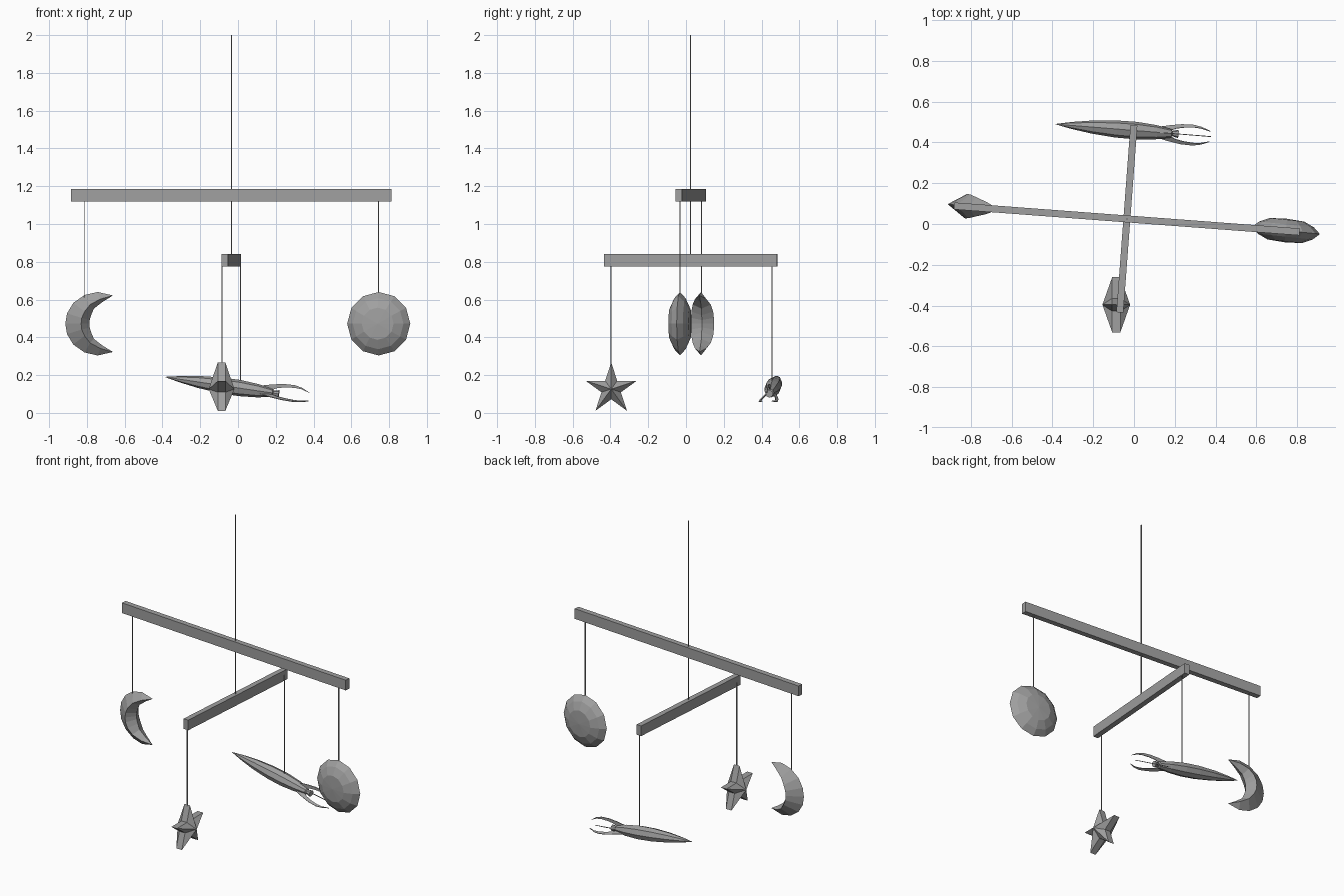
import bpy, bmesh
from math import sin, cos, pi, radians
from mathutils import Vector, Matrix

cube = bpy.data.objects.get("Cube")
if cube:
    bpy.data.objects.remove(cube)

grey = bpy.data.materials.new("mid grey")
grey.use_nodes = True
COLOUR = (0.35, 0.35, 0.35, 1)
grey.diffuse_color = COLOUR
grey.node_tree.nodes["Principled BSDF"].inputs["Base Color"].default_value = COLOUR


def finish(name, bm, matrix):
    """Turn a bmesh into a flat-shaded object placed by a matrix."""
    bmesh.ops.remove_doubles(bm, verts=bm.verts, dist=0.0003)
    bmesh.ops.recalc_face_normals(bm, faces=bm.faces)
    mesh = bpy.data.meshes.new(name)
    bm.to_mesh(mesh)
    bm.free()
    mesh.materials.append(grey)
    obj = bpy.data.objects.new(name, mesh)
    obj.matrix_world = matrix
    bpy.context.collection.objects.link(obj)
    return obj


def loft(name, rings, matrix, caps=False):
    """Skin a list of closed rings with equal point counts."""
    bm = bmesh.new()
    loops = [[bm.verts.new(p) for p in ring] for ring in rings]
    for a, b in zip(loops, loops[1:]):
        for i in range(len(a)):
            j = (i + 1) % len(a)
            bm.faces.new((a[i], a[j], b[j], b[i]))
    if caps:
        bm.faces.new(loops[0])
        bm.faces.new(loops[-1])
    return finish(name, bm, matrix)


def box(name, centre, size, turn=0):
    bm = bmesh.new()
    bmesh.ops.create_cube(bm, size=1, matrix=Matrix.Diagonal((*size, 1)))
    return finish(name, bm, Matrix.Translation(centre) @ Matrix.Rotation(radians(turn), 4, "Z"))


def place(centre, turn):
    return Matrix.Translation(centre) @ Matrix.Rotation(radians(turn), 4, "Z")


def string(name, x, y, low, high):
    box(name, (x, y, (low + high) / 2), (0.005, 0.005, high - low))


# Crossed bars and the strings
box("upper_bar", (-0.035, 0.025, 1.152), (1.7, 0.034, 0.066), -4.3)
box("lower_bar", (-0.035, 0.025, 0.807), (0.92, 0.034, 0.066), 85.7)
string("main_string", -0.035, 0.025, 0.83, 2.0)
string("moon_string", -0.814, 0.082, 0.61, 1.13)
string("disc_string", 0.745, -0.032, 0.62, 1.13)
string("star_string", -0.085, -0.398, 0.25, 0.8)
string("rocket_string", 0.014, 0.455, 0.16, 0.81)

# Faceted planet disc: a lens with a twelve-sided rim
lens = [(0.001, -0.058), (0.085, -0.053), (0.135, -0.03), (0.168, 0),
        (0.135, 0.03), (0.085, 0.053), (0.001, 0.058)]
rings = [[(r * cos(pi * i / 6), y, r * sin(pi * i / 6)) for i in range(12)] for r, y in lens]
loft("planet_disc", rings, place((0.745, -0.032, 0.472), -6), caps=True)

# Crescent moon: diamond sections between an outer and an inner curve
# Each row: outer x, outer z, inner x, inner z, half thickness
half = [(0.085, 0.15, 0.084, 0.148, 0.001), (0.005, 0.168, 0.03, 0.115, 0.03),
        (-0.065, 0.152, -0.015, 0.08, 0.048), (-0.125, 0.11, -0.03, 0.045, 0.058),
        (-0.158, 0.055, -0.037, 0.02, 0.06)]
rows = half + [(-0.167, 0, -0.038, 0, 0.06)] + [(a, -b, c, -d, t) for a, b, c, d, t in half[::-1]]
rings = []
for ox, oz, ix, iz, t in rows:
    mx, mz = ox * 0.3 + ix * 0.7, oz * 0.3 + iz * 0.7
    rings.append([(ox, 0, oz), (mx, -t, mz), (ix, 0, iz), (mx, t, mz)])
loft("crescent_moon", rings, place((-0.748, 0.08, 0.472), -6), caps=True)

# Five-pointed star: thick rim with a raised centre on both sides
outline = []
for i in range(10):
    r = 0.142 if i % 2 == 0 else 0.054
    outline.append((r * sin(pi * i / 5), r * cos(pi * i / 5)))
rings = [[(x, s * y, s * z) for y, z in outline]
         for x, s in ((-0.068, 0.001), (-0.02, 1), (0.02, 1), (0.068, 0.001))]
loft("star", rings, place((-0.087, -0.396, 0.126), 0), caps=True)

# Rocket frame: local z runs from nose to tail, local x points up
nose, tail = Vector((-0.385, 0.49, 0.19)), Vector((0.2, 0.443, 0.103))
axis = (tail - nose).normalized()
side = axis.cross(Vector((0, 0, 1))).normalized()
up = side.cross(axis)
frame = Matrix((up, side, axis)).transposed().to_4x4()
frame.translation = nose

# Rocket body with a flared nozzle
body = [(0, 0.001), (0.08, 0.017), (0.18, 0.032), (0.3, 0.042), (0.4, 0.043),
        (0.5, 0.035), (0.575, 0.021), (0.58, 0.013), (0.61, 0.02)]
rings = [[(r * cos(pi * i / 4), r * sin(pi * i / 4), s) for i in range(8)] for s, r in body]
loft("rocket_body", rings, frame, caps=True)

# Three curved fins, as outer and inner edge pairs along the axis
fin = [(0.51, 0.03, 0.57, 0.015), (0.57, 0.045, 0.6, 0.03), (0.63, 0.056, 0.64, 0.039),
       (0.69, 0.058, 0.69, 0.044), (0.73, 0.049, 0.725, 0.042), (0.77, 0.03, 0.768, 0.029)]
rings = [[(r1, -0.002, s1), (r1, 0.002, s1), (r2, 0.002, s2), (r2, -0.002, s2)]
         for s1, r1, s2, r2 in fin]
for name, angle in (("top_fin", 0), ("left_fin", 120), ("right_fin", 240)):
    loft(name, rings, frame @ Matrix.Rotation(radians(angle), 4, "Z"), caps=True)
